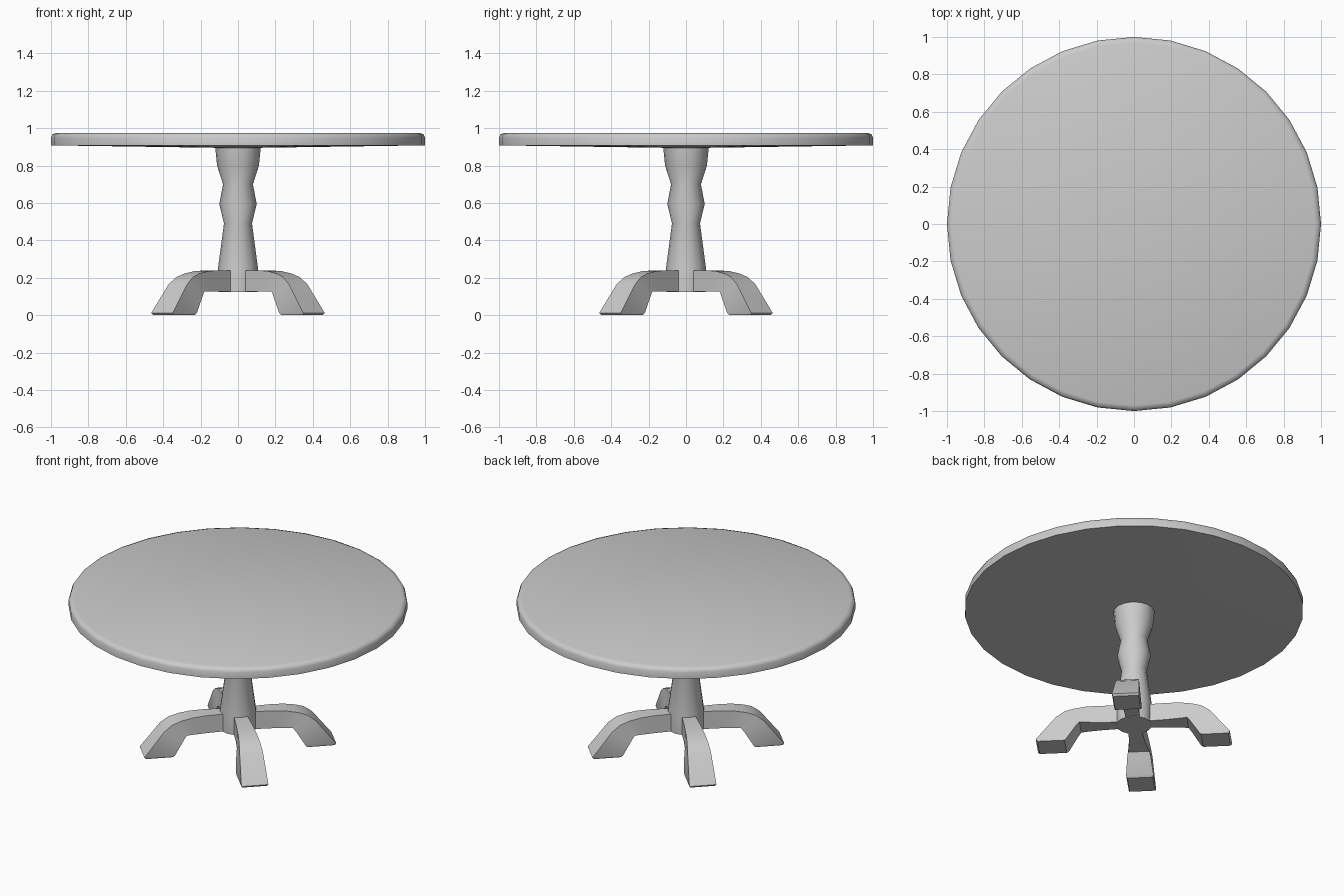
import bpy
import bmesh
from math import cos, sin, pi, radians

cube = bpy.data.objects.get("Cube")
if cube:
    bpy.data.objects.remove(cube, do_unlink=True)

grey = bpy.data.materials.new("light grey")
grey.use_nodes = True
color = (0.6, 0.6, 0.6, 1)
grey.diffuse_color = color
grey.node_tree.nodes["Principled BSDF"].inputs["Base Color"].default_value = color


def finish(name, bm, angle):
    bmesh.ops.recalc_face_normals(bm, faces=bm.faces)
    mesh = bpy.data.meshes.new(name)
    bm.to_mesh(mesh)
    bm.free()
    mesh.materials.append(grey)
    ob = bpy.data.objects.new(name, mesh)
    bpy.context.collection.objects.link(ob)
    bpy.ops.object.select_all(action='DESELECT')
    ob.select_set(True)
    bpy.context.view_layer.objects.active = ob
    bpy.ops.object.shade_smooth_by_angle(angle=radians(angle))
    return ob


def loft(bm, rings):
    """Skin equal-sized rings of points and cap both ends."""
    rows = [[bm.verts.new(p) for p in ring] for ring in rings]
    for a, b in zip(rows, rows[1:]):
        for i in range(len(a)):
            j = (i + 1) % len(a)
            bm.faces.new((a[i], a[j], b[j], b[i]))
    bm.faces.new(rows[0])
    bm.faces.new(rows[-1])


def turned(name, profile, sides, angle):
    bm = bmesh.new()
    loft(bm, [[(r * cos(2 * pi * i / sides), r * sin(2 * pi * i / sides), z)
               for i in range(sides)] for r, z in profile])
    return finish(name, bm, angle)


# Round top with a softened upper rim and a slightly sunken underside
turned("table_top", [(0.12, 0.895), (1, 0.908), (1, 0.95),
                     (0.992, 0.967), (0.97, 0.975)], 32, 50)

# Turned central column
turned("column", [(0.105, 0.125), (0.107, 0.25), (0.075, 0.49), (0.1, 0.595),
                  (0.08, 0.7), (0.112, 0.8), (0.122, 0.9)], 16, 60)

# Four splayed legs: (upper radius, upper z, lower radius, lower z, half width)
SECTIONS = [(0.05, 0.24, 0.05, 0.127, 0.038), (0.2, 0.24, 0.2, 0.127, 0.047),
            (0.28, 0.235, 0.25, 0.127, 0.053), (0.35, 0.222, 0.29, 0.127, 0.058),
            (0.405, 0.203, 0.318, 0.127, 0.064), (0.455, 0.165, 0.338, 0.1, 0.07),
            (0.575, 0.012, 0.392, 0.012, 0.081), (0.565, 0, 0.405, 0, 0.075)]
for k, name in enumerate(("back_left", "back_right", "front_right", "front_left")):
    bm = bmesh.new()
    loft(bm, [[(ru, -w, zu), (ru, w, zu), (rl, w, zl), (rl, -w, zl)]
              for ru, zu, rl, zl, w in SECTIONS])
    leg = finish(name + "_leg", bm, 35)
    leg.rotation_euler.z = pi / 4 + k * pi / 2
